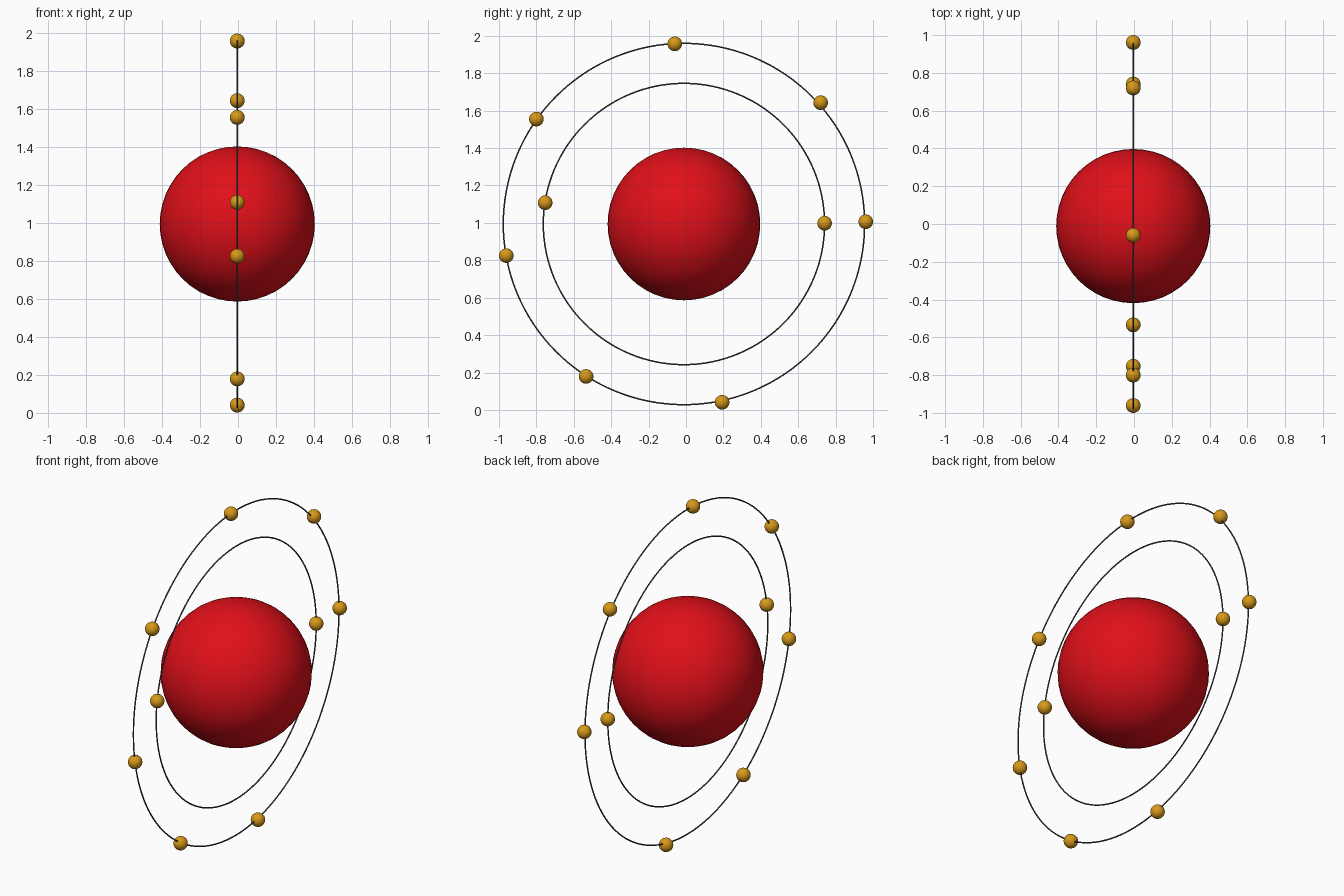
import bpy
import math

if "Cube" in bpy.data.objects:
    bpy.data.objects.remove(bpy.data.objects["Cube"])

CX, CY, CZ = -0.004, -0.011, 0.994   # shared centre of nucleus and orbits


def material(name, rgb):
    mat = bpy.data.materials.new(name)
    mat.diffuse_color = (*rgb, 1.0)
    mat.use_nodes = True
    mat.node_tree.nodes["Principled BSDF"].inputs["Base Color"].default_value = mat.diffuse_color
    return mat


RED = material("nucleus_red", (0.75, 0.005, 0.01))
GOLD = material("electron_gold", (0.68, 0.32, 0.01))
DARK = material("orbit_dark", (0.08, 0.08, 0.08))


def finish(name, mat):
    obj = bpy.context.object
    obj.name = name
    obj.data.materials.append(mat)
    bpy.ops.object.shade_smooth()


def ball(name, radius, location, segments, mat):
    bpy.ops.mesh.primitive_uv_sphere_add(
        segments=segments, ring_count=segments // 2, radius=radius, location=location)
    finish(name, mat)


def orbit(name, radius):
    bpy.ops.mesh.primitive_torus_add(
        major_radius=radius, minor_radius=0.004, major_segments=128, minor_segments=10,
        location=(CX, CY, CZ), rotation=(0, math.pi / 2, 0))
    finish(name, DARK)


# Nucleus
ball("nucleus", 0.408, (CX, CY, CZ), 48, RED)

# Two orbit rings standing in the YZ plane
orbit("inner_orbit", 0.752)
orbit("outer_orbit", 0.966)

# Electrons (y, z) on each orbit
electrons = {
    "inner_electron": [(-0.753, 1.108), (0.741, 0.998)],
    "outer_electron": [(-0.06, 1.957), (0.72, 1.643), (-0.80, 1.555), (-0.961, 0.825),
                       (-0.534, 0.179), (0.193, 0.041), (0.961, 1.006)],
}
for name, spots in electrons.items():
    for i, (y, z) in enumerate(spots, 1):
        ball(f"{name}_{i}", 0.039, (CX, y, z), 32, GOLD)
